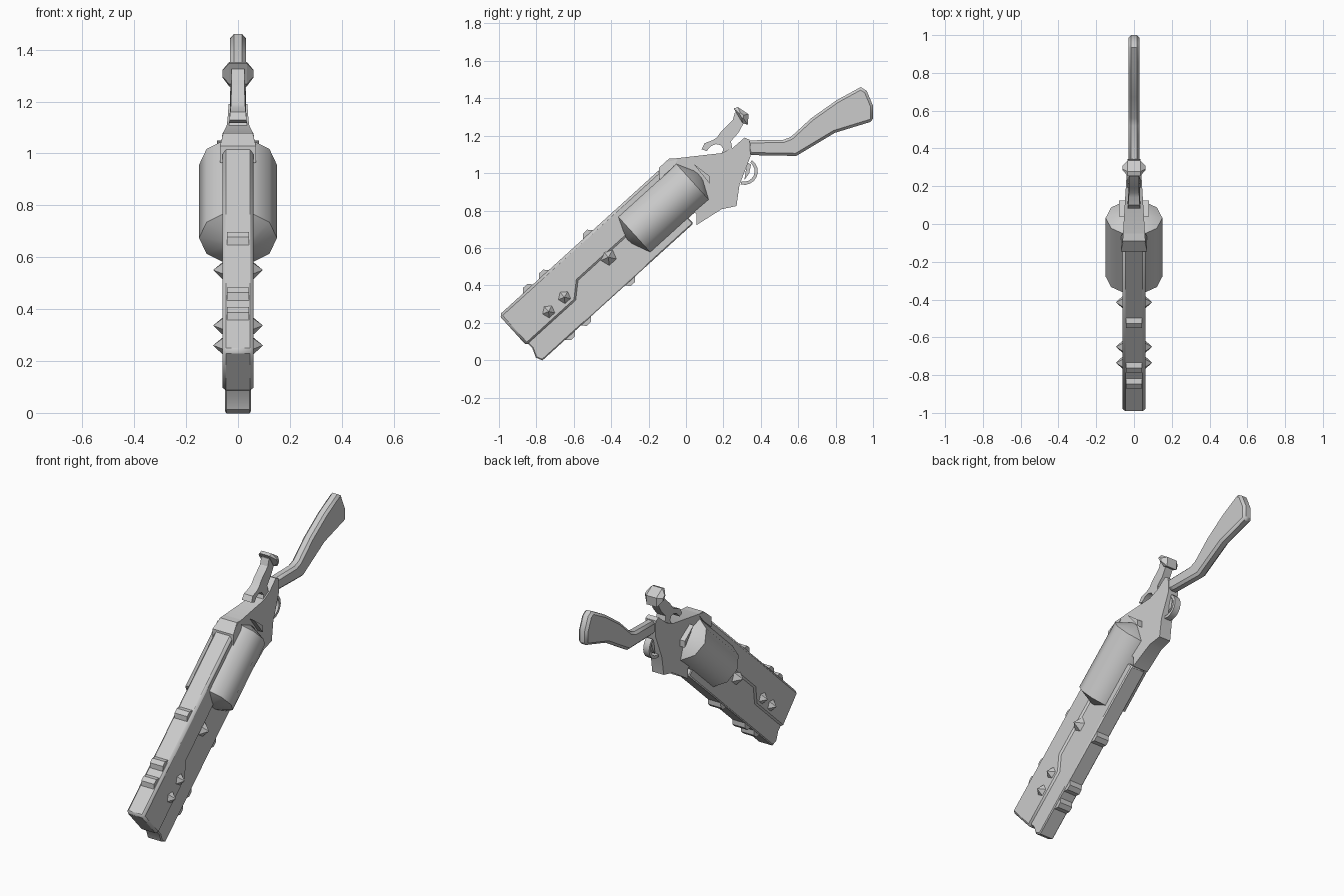
import bpy, bmesh, math
from mathutils import Vector

cube = bpy.data.objects.get("Cube")
if cube:
    bpy.data.objects.remove(cube, do_unlink=True)

# Single flat colour
grey = bpy.data.materials.new("plain_grey")
grey.use_nodes = True
COLOUR = (0.6, 0.6, 0.6, 1)
grey.diffuse_color = COLOUR
grey.node_tree.nodes["Principled BSDF"].inputs["Base Color"].default_value = COLOUR

# Barrel frame: s runs from muzzle to grip, t runs up across the barrel
MUZZLE = Vector((0, -1, 0.24))
ANGLE = math.radians(42.2)
ALONG = Vector((0, math.cos(ANGLE), math.sin(ANGLE)))
ACROSS = Vector((0, -math.sin(ANGLE), math.cos(ANGLE)))
SIDE = Vector((1, 0, 0))


def local(s, t, x=0):
    return MUZZLE + ALONG * s + ACROSS * t + SIDE * x


def finish(name, bm, smooth=30, bevel=0):
    bmesh.ops.recalc_face_normals(bm, faces=bm.faces)
    mesh = bpy.data.meshes.new(name)
    bm.to_mesh(mesh)
    bm.free()
    mesh.materials.append(grey)
    mesh.shade_smooth()
    mesh.set_sharp_from_angle(angle=math.radians(smooth))
    obj = bpy.data.objects.new(name, mesh)
    bpy.context.collection.objects.link(obj)
    if bevel:
        mod = obj.modifiers.new("edge_chamfer", 'BEVEL')
        mod.width = bevel
        mod.segments = 1
        mod.limit_method = 'ANGLE'
        mod.angle_limit = math.radians(70)
    return obj


def loft(name, rings, smooth=30, bevel=0):
    """Skin a list of equal point rings and cap both ends."""
    bm = bmesh.new()
    loops = [[bm.verts.new(p) for p in ring] for ring in rings]
    count = len(loops[0])
    for a, b in zip(loops, loops[1:]):
        for i in range(count):
            j = (i + 1) % count
            bm.faces.new((a[i], a[j], b[j], b[i]))
    bm.faces.new(loops[0])
    bm.faces.new(loops[-1])
    return finish(name, bm, smooth, bevel)


def slab(name, profile, width, bevel=0, barrel=False, smooth=30):
    """Extrude a side profile symmetrically; width is a number or a rule of (y, z)."""
    points = [local(*p) if barrel else Vector((0, *p)) for p in profile]
    half = width if callable(width) else (lambda y, z: width)
    rings = [[p + SIDE * sign * half(p.y, p.z) for p in points] for sign in (-1, 1)]
    return loft(name, rings, smooth, bevel)


# Barrel: wide upper shroud over a narrower lower block
slab("barrel_upper", [(0, 0), (1.17, 0), (1.17, -0.15), (0.44, -0.15),
                      (0.36, -0.22), (0, -0.22)], 0.06, 0.014, True)
slab("barrel_lower", [(0.01, -0.1), (1.1, -0.1), (1.1, -0.335), (0.01, -0.335),
                      (-0.006, -0.3), (0.014, -0.25)], 0.05, 0.006, True)

# Studs on the sides, top and bottom of the barrel
for number, s in enumerate((0.21, 0.324, 0.642), 1):
    for label, sign in (("left", 1), ("right", -1)):
        bm = bmesh.new()
        tip = bm.verts.new(local(s, -0.163, 0.096 * sign))
        base = []
        for k in range(5):
            a = math.tau * k / 5 + 0.3
            base.append(bm.verts.new(local(s + 0.049 * math.cos(a),
                                           -0.163 + 0.049 * math.sin(a), 0.045 * sign)))
        for k in range(5):
            bm.faces.new((base[k], base[(k + 1) % 5], tip))
        bm.faces.new(base)
        finish(f"{label}_stud_{number}", bm, 10)
    for label, t, up in (("top", 0, 1), ("bottom", -0.335, -1)):
        slab(f"{label}_stud_{number}",
             [(s - 0.045, t - 0.01 * up), (s - 0.015, t + 0.022 * up),
              (s + 0.015, t + 0.022 * up), (s + 0.045, t - 0.01 * up)],
             0.043, 0, True, 40)

# Ten-sided cylinder with shallow cones at both ends
rings = []
for s, radius in ((0.78, 0.05), (0.826, 0.15), (1.246, 0.15), (1.296, 0.055)):
    rings.append([local(s, -0.163 + 0.93 * radius * math.sin(math.tau * k / 10),
                        radius * math.cos(math.tau * k / 10)) for k in range(10)])
loft("revolving_cylinder", rings, 40)

# Frame narrows towards the grip
slab("frame", [(-0.14, 1.027), (-0.09, 1.075), (0.19, 1.107), (0.25, 1.135),
               (0.313, 1.19), (0.34, 1.178), (0.345, 1.09), (0.286, 0.937),
               (0.27, 0.824), (0.19, 0.807), (0.056, 0.722), (0.056, 0.78),
               (-0.14, 0.96)], lambda y, z: 0.055 - 0.06 * y)
slab("frame_front_collar", [(-0.145, 0.965), (-0.145, 1.028), (-0.09, 1.078),
                            (-0.04, 1.08), (-0.07, 1.03)],
     lambda y, z: 0.07 if z < 1.05 else 0.056)
slab("recoil_wedge", [(0.04, 1.05), (0.125, 0.985), (0.125, 0.945)], 0.08)

# Hammer with a forward hook and a faceted thumb knob
slab("hammer", [(0.083, 1.128), (0.1, 1.16), (0.142, 1.176), (0.165, 1.19),
                (0.19, 1.225), (0.25, 1.283), (0.262, 1.325), (0.3, 1.325),
                (0.31, 1.27), (0.28, 1.215), (0.24, 1.17), (0.25, 1.12),
                (0.19, 1.1), (0.2, 1.13), (0.185, 1.15), (0.16, 1.155),
                (0.135, 1.145), (0.11, 1.118)],
     lambda y, z: 0.026 + max(0, 1.2 - z) * 0.1)
knob = []
for x, k in ((-0.06, 0.3), (-0.034, 1), (0.034, 1), (0.06, 0.3)):
    centre = Vector((x, 0.297, 1.308))
    knob.append([centre + Vector((0, dy, dz)) * k for dy, dz in
                 ((-0.042, 0.038), (-0.02, 0.045), (0.038, 0.007),
                  (0.033, -0.05), (0.005, -0.04))])
loft("hammer_knob", knob, 15)

# Grip with a slim neck and a flared butt
slab("grip", [(0.33, 1.175), (0.52, 1.178), (0.56, 1.193), (0.67, 1.294),
              (0.806, 1.39), (0.934, 1.46), (0.966, 1.44), (1, 1.36),
              (1, 1.278), (0.795, 1.215), (0.59, 1.092), (0.367, 1.096),
              (0.33, 1.1)], 0.03, 0.014, smooth=50)

# Trigger guard and trigger
arc = [math.radians(-105 + 160 * k / 8) for k in range(9)]
ring = [(0.311 + 0.073 * math.cos(a), 1.01 + 0.073 * math.sin(a)) for a in arc]
ring += [(0.311 + 0.056 * math.cos(a), 1.01 + 0.056 * math.sin(a)) for a in reversed(arc)]
slab("trigger_guard", ring, 0.02)
slab("trigger", [(0.325, 1.06), (0.348, 1.045), (0.338, 1.0), (0.312, 0.962),
                 (0.318, 1.0)], 0.01)
